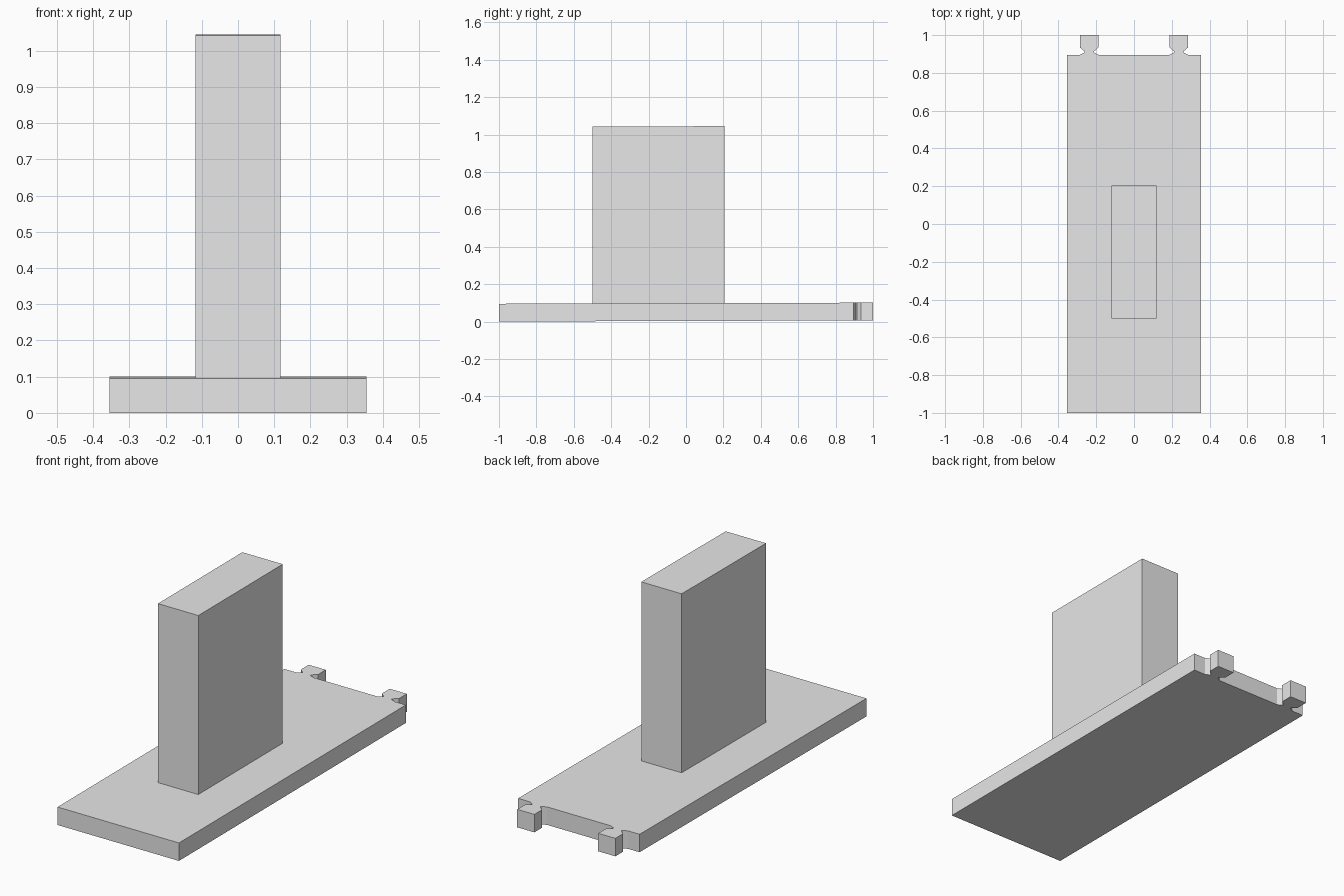
import bpy
import bmesh

cube = bpy.data.objects.get("Cube")
if cube:
    bpy.data.objects.remove(cube, do_unlink=True)

grey = bpy.data.materials.new("light_grey")
grey.use_nodes = True
colour = (0.8, 0.8, 0.8, 1)
grey.diffuse_color = colour
grey.node_tree.nodes["Principled BSDF"].inputs["Base Color"].default_value = colour

TILT = 0.003       # the whole part rises slightly towards the back
PLATE_TOP = 0.095
BACK = 0.895


def prism(name, outline, z0, z1):
    """Extrude a flat outline from z0 to z1, following the slight tilt."""
    bm = bmesh.new()
    face = bm.faces.new([bm.verts.new((x, y, z0)) for x, y in outline])
    result = bmesh.ops.extrude_face_region(bm, geom=[face])
    for item in result["geom"]:
        if isinstance(item, bmesh.types.BMVert):
            item.co.z = z1
    for v in bm.verts:
        v.co.z += TILT * (v.co.y + 1)
    bmesh.ops.recalc_face_normals(bm, faces=bm.faces)
    mesh = bpy.data.meshes.new(name)
    bm.to_mesh(mesh)
    bm.free()
    mesh.materials.append(grey)
    obj = bpy.data.objects.new(name, mesh)
    bpy.context.collection.objects.link(obj)
    return obj


def mirrored(half, centre):
    """Complete a right-hand half outline about a centre line."""
    right = [(centre + x, y) for x, y in half]
    left = [(centre - x, y) for x, y in reversed(half)]
    return right + left


# Base plate with two waisted connector tabs along its back edge
tab = [(0.05, BACK), (0.025, 0.908), (0.025, 0.914), (0.05, 0.935), (0.05, 1.0)]
outline = [(-0.355, -1), (0.355, -1), (0.355, BACK)]
for centre in (0.237, -0.237):
    outline += mirrored(tab, centre)
outline.append((-0.355, BACK))
prism("base_plate", outline, 0, PLATE_TOP)

# Upright block
block = mirrored([(0.118, -0.5), (0.118, 0.205)], 0)
prism("upright_block", block, PLATE_TOP, 1.041)
